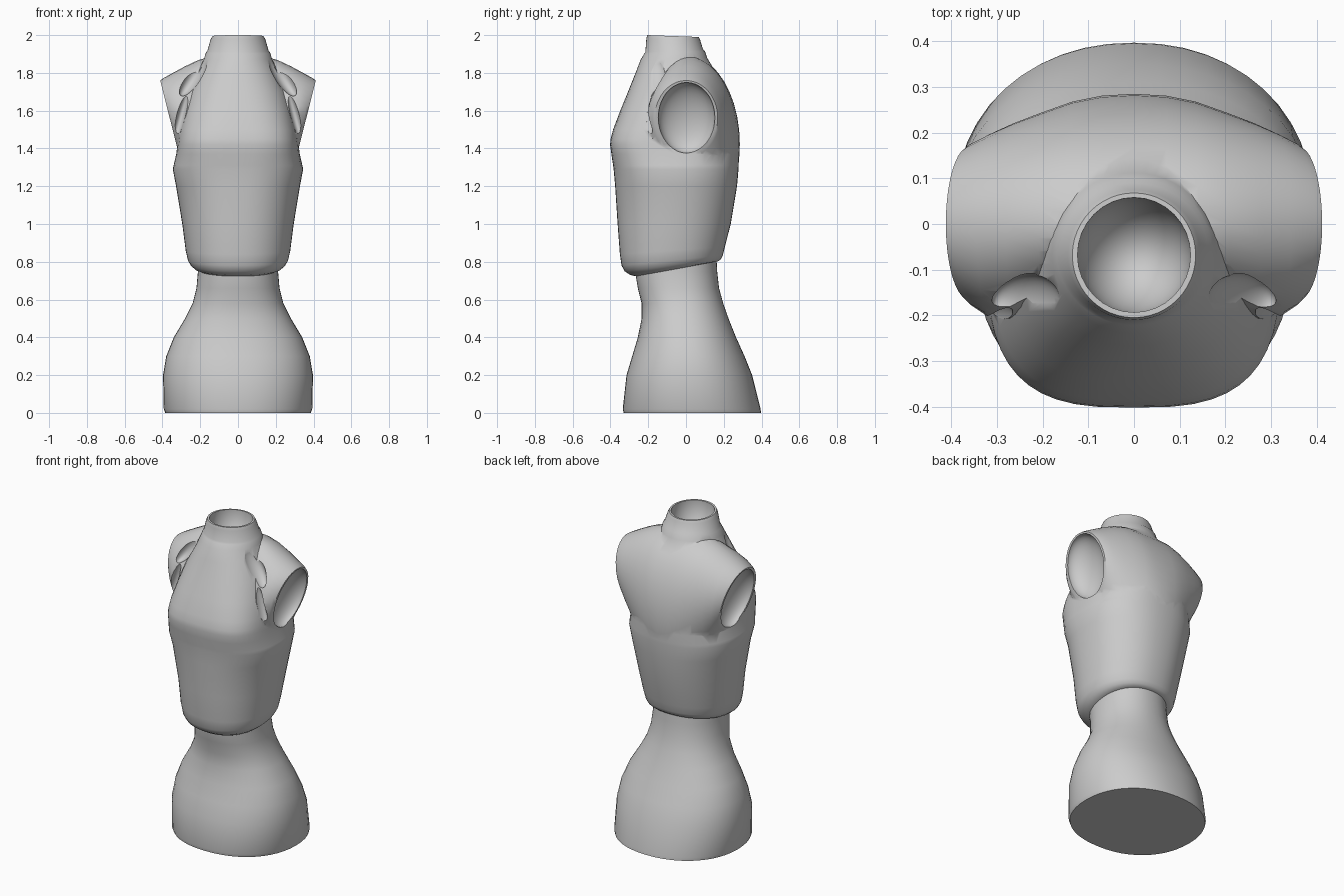
import bpy, bmesh
from math import sin, cos, pi, radians

if "Cube" in bpy.data.objects:
    bpy.data.objects.remove(bpy.data.objects["Cube"])

SEG = 48


def spow(v, e):
    return (abs(v) ** e) * (1 if v >= 0 else -1)


def loft(name, rings):
    """Closed skin through a list of point rings."""
    bm = bmesh.new()
    loops = [[bm.verts.new(p) for p in r] for r in rings]
    for a, b in zip(loops, loops[1:]):
        for i in range(len(a)):
            j = (i + 1) % len(a)
            bm.faces.new((a[i], a[j], b[j], b[i]))
    bm.faces.new(loops[0])
    bm.faces.new(loops[-1])
    bmesh.ops.recalc_face_normals(bm, faces=bm.faces)
    me = bpy.data.meshes.new(name)
    bm.to_mesh(me)
    bm.free()
    ob = bpy.data.objects.new(name, me)
    bpy.context.collection.objects.link(ob)
    return ob


def body_ring(zf, zb, w, yf, yb, nf, nb):
    """Horizontal section: front/back heights, half width, y limits, squareness."""
    ym, d = (yf + yb) / 2, (yb - yf) / 2
    pts = []
    for i in range(SEG):
        a = 2 * pi * i / SEG
        n = nb if sin(a) > 0 else nf
        x = w * spow(cos(a), 2 / n)
        t = spow(sin(a), 2 / n)
        pts.append((x, ym + d * t, zf + (zb - zf) * (t + 1) / 2))
    return pts


def yoke_ring(side, xb, xt, yf, yb, zb, zt):
    """Upright section of the shoulders, leaning from xb (bottom) to xt (top)."""
    pts = []
    for i in range(40):
        a = 2 * pi * i / 40
        t = (sin(a) + 1) / 2
        y = cos(a) * (yb if cos(a) > 0 else -yf)
        pts.append((side * (xb + (xt - xb) * t), y, zb + (zt - zb) * t))
    return pts


def ellipsoid(name, loc, rad, tilt=0):
    bpy.ops.mesh.primitive_uv_sphere_add(segments=32, ring_count=20, radius=1,
                                         location=loc, rotation=(0, tilt, 0))
    ob = bpy.context.object
    ob.name = name
    ob.scale = rad
    ob.hide_render = True
    return ob


def boolean(target, other, op):
    bpy.context.view_layer.update()
    m = target.modifiers.new("cut", 'BOOLEAN')
    m.operation, m.object, m.solver = op, other, 'EXACT'
    bpy.ops.object.select_all(action='DESELECT')
    bpy.context.view_layer.objects.active = target
    target.select_set(True)
    bpy.ops.object.modifier_apply(modifier=m.name)
    bpy.data.objects.remove(other, do_unlink=True)


def smooth(ob, deg):
    bpy.ops.object.select_all(action='DESELECT')
    bpy.context.view_layer.objects.active = ob
    ob.select_set(True)
    bpy.ops.object.shade_smooth_by_angle(angle=radians(deg))


# Hips
hips = loft("hips", [body_ring(z, z, w, f, b, 2.2, 2.15) for z, w, f, b in [
    (0, .385, -.33, .397), (.02, .393, -.335, .395), (.2, .397, -.315, .35),
    (.3, .38, -.285, .31), (.4, .34, -.255, .265), (.5, .28, -.235, .225),
    (.58, .24, -.235, .197), (.66, .22, -.255, .175), (.75, .212, -.27, .165),
    (.85, .21, -.27, .16)]])
smooth(hips, 40)

# Torso shell with collar
torso = loft("torso", [body_ring(*r) for r in [
    (.72, .80, .205, -.25, .15, 2.2, 2.2), (.73, .803, .23, -.295, .172, 2.2, 2.2),
    (.75, .815, .25, -.325, .186, 2.2, 2.2),
    (.78, .835, .265, -.341, .195, 2.2, 2.2), (.84, .88, .277, -.35, .206, 2.2, 2.2),
    (1.0, 1.0, .295, -.362, .237, 2.2, 2.2), (1.2, 1.2, .328, -.375, .27, 2.35, 2.25),
    (1.29, 1.29, .345, -.383, .278, 2.55, 2.3), (1.31, 1.31, .341, -.386, .279, 2.6, 2.3),
    (1.37, 1.37, .327, -.395, .28, 2.85, 2.4), (1.42, 1.42, .321, -.402, .28, 3.0, 2.4),
    (1.45, 1.45, .317, -.399, .279, 3.0, 2.4),
    (1.5, 1.5, .311, -.386, .275, 2.9, 2.3), (1.6, 1.6, .29, -.348, .258, 2.6, 2.2),
    (1.7, 1.7, .26, -.307, .218, 2.4, 2.2), (1.8, 1.8, .215, -.267, .16, 2.2, 2.2),
    (1.87, 1.88, .18, -.24, .112, 2, 2), (1.9, 1.915, .17, -.222, .10, 2, 2),
    (1.91, 1.925, .162, -.215, .09, 2, 2), (1.98, 1.975, .145, -.21, .075, 2, 2),
    (2.0, 1.99, .135, -.205, .068, 2, 2)]])

# Shoulder yoke with sleeve stubs, mirrored about the middle
half = [(.07, .07, -.12, .281, .98, 1.892), (.13, .14, -.16, .268, 1.05, 1.888),
        (.20, .21, -.195, .243, 1.14, 1.868), (.25, .28, -.21, .220, 1.23, 1.835),
        (.285, .345, -.205, .197, 1.30, 1.80), (.305, .395, -.18, .178, 1.35, 1.772),
        (.312, .412, -.165, .168, 1.365, 1.76)]
yoke = loft("shoulders", [yoke_ring(-1, *r) for r in half[::-1]]
            + [yoke_ring(1, 0, 0, -.1, .285, .95, 1.894)]
            + [yoke_ring(1, *r) for r in half])
boolean(torso, yoke, 'UNION')

# Arm openings, and gaps and grooves beside the chest panel
for s in (1, -1):
    for loc, rad, tilt in [((.362, .003, 1.563), (.09, .15, .192), 14),
                           ((.236, -.172, 1.785), (.042, .065, .125), -32),
                           ((.303, -.212, 1.57), (.024, .042, .15), -15)]:
        boolean(torso, ellipsoid("cutter", (s * loc[0], loc[1], loc[2]), rad,
                                 s * radians(tilt)), 'DIFFERENCE')

# Neck opening
boolean(torso, ellipsoid("neck_cutter", (0, -.068, 1.99), (.124, .126, .18)), 'DIFFERENCE')
smooth(torso, 40)
